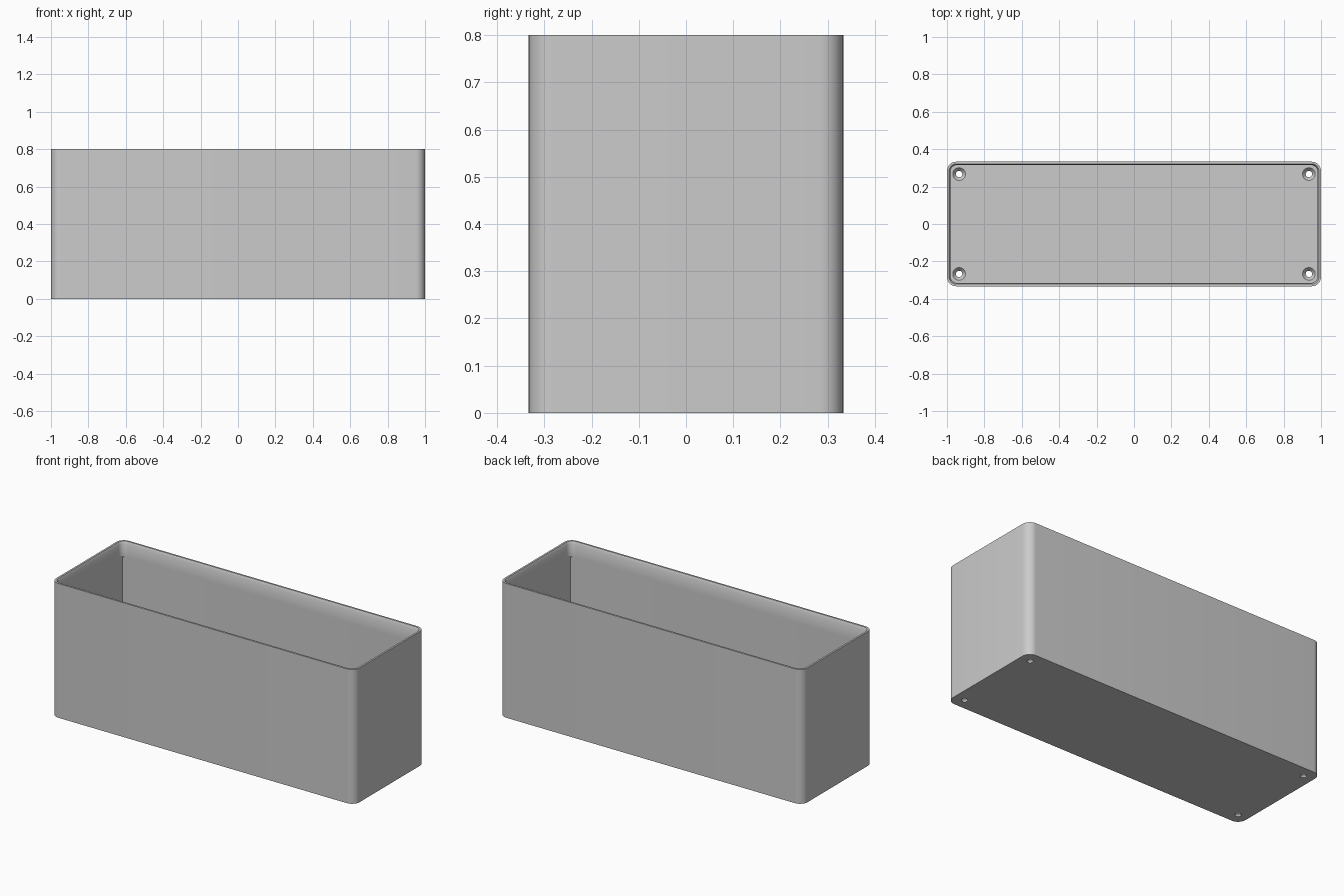
import bpy, bmesh
from math import cos, sin, pi
from mathutils import Vector

cube = bpy.data.objects.get("Cube")
if cube:
    bpy.data.objects.remove(cube)

HALF_X, HALF_Y, HEIGHT, FLOOR = 1.0, 0.333, 0.8, 0.03
STEPS = 10

grey = bpy.data.materials.new("light grey plastic")
grey.use_nodes = True
grey.diffuse_color = (0.6, 0.6, 0.6, 1)
grey.node_tree.nodes["Principled BSDF"].inputs["Base Color"].default_value = (0.6, 0.6, 0.6, 1)


def make_object(name, bm):
    bmesh.ops.recalc_face_normals(bm, faces=bm.faces[:])
    mesh = bpy.data.meshes.new(name)
    bm.to_mesh(mesh)
    bm.free()
    mesh.materials.append(grey)
    obj = bpy.data.objects.new(name, mesh)
    bpy.context.collection.objects.link(obj)
    return obj


def rounded_rect(inset, z, radius):
    """Points of a rounded rectangle, inset from the outer wall."""
    points = []
    for corner, (sx, sy) in enumerate([(1, 1), (-1, 1), (-1, -1), (1, -1)]):
        cx, cy = sx * (HALF_X - inset - radius), sy * (HALF_Y - inset - radius)
        for i in range(STEPS + 1):
            a = (corner + i / STEPS) * pi / 2
            points.append(Vector((cx + radius * cos(a), cy + radius * sin(a), z)))
    return points


def circle(radius, z, x, y, sides=32):
    return [Vector((x + radius * cos(2 * pi * i / sides), y + radius * sin(2 * pi * i / sides), z))
            for i in range(sides)]


def skin(bm, loops):
    """Join loops into a closed solid, capping the first and last."""
    rings = [[bm.verts.new(p) for p in loop] for loop in loops]
    for low, high in zip(rings, rings[1:]):
        for i in range(len(low)):
            j = (i + 1) % len(low)
            bm.faces.new((low[i], low[j], high[j], high[i]))
    bm.faces.new(rings[0])
    bm.faces.new(rings[-1])


# Open box: outer wall, bevelled rim, rounded lip, square-cornered cavity
bm = bmesh.new()
skin(bm, [rounded_rect(*ring) for ring in (
    (0, 0, 0.05),
    (0, HEIGHT, 0.05),
    (0.011, HEIGHT, 0.041),
    (0.018, 0.785, 0.036),
    (0.018, 0.71, 0.036),
    (0.018, 0.709, 0.002),
    (0.018, FLOOR, 0.002),
)])
box = make_object("open_box", bm)

# Countersunk screw holes through the floor corners
bm = bmesh.new()
for x in (-0.935, 0.935):
    for y in (-0.267, 0.267):
        skin(bm, [circle(r, z, x, y) for r, z in (
            (0.017, -0.02), (0.017, 0.01), (0.034, FLOOR), (0.034, FLOOR + 0.02))])
cutter = make_object("screw_hole_cutter", bm)
cutter.hide_render = True

cut = box.modifiers.new("screw holes", 'BOOLEAN')
cut.operation = 'DIFFERENCE'
cut.solver = 'EXACT'
cut.object = cutter
bpy.ops.object.select_all(action='DESELECT')
box.select_set(True)
bpy.context.view_layer.objects.active = box
bpy.ops.object.modifier_apply(modifier=cut.name)
bpy.data.objects.remove(cutter)
bpy.ops.object.shade_smooth_by_angle(angle=pi / 6)
